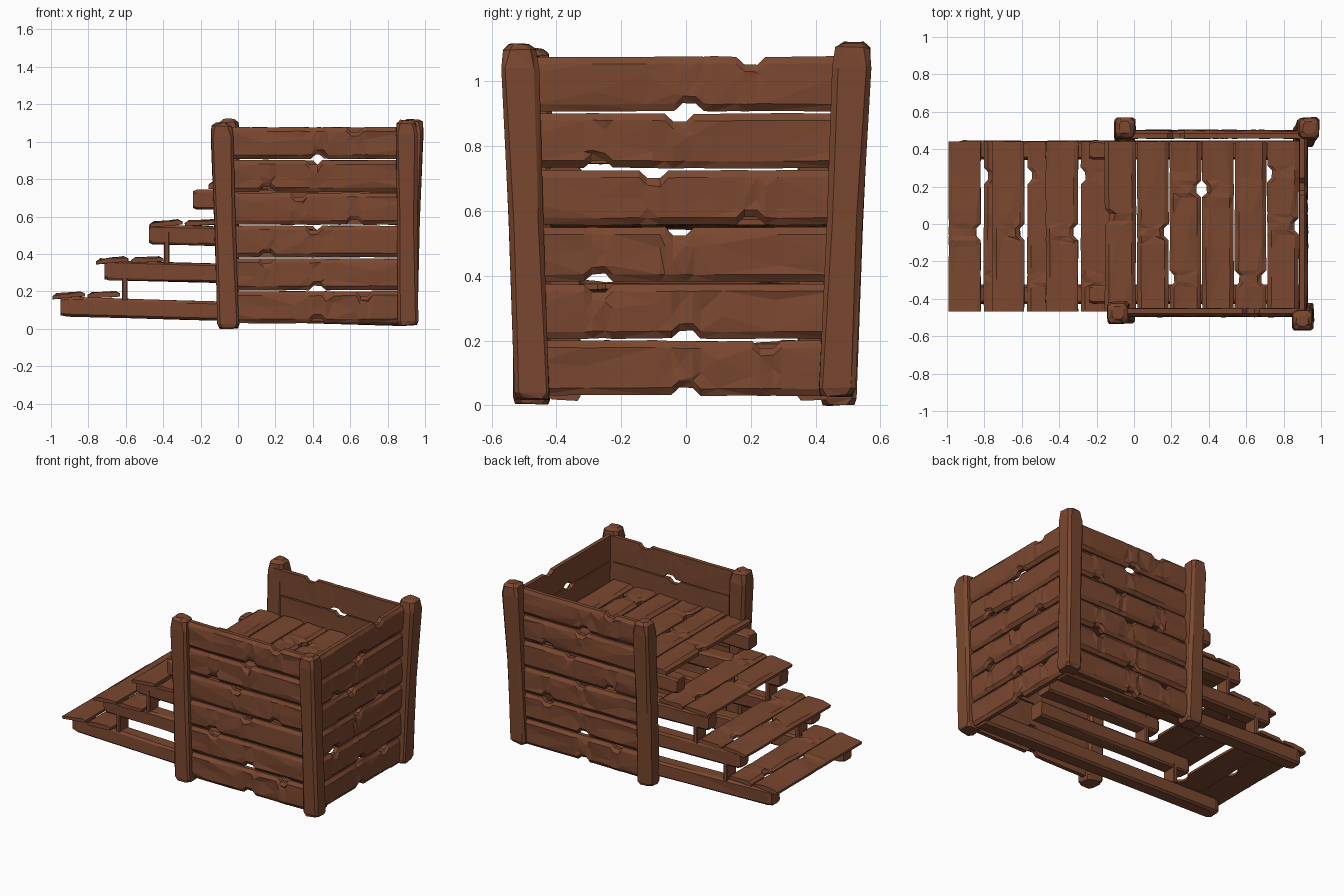
import bpy, bmesh, random
from mathutils import Vector

if "Cube" in bpy.data.objects:
    bpy.data.objects.remove(bpy.data.objects["Cube"])

random.seed(4)
wood = bpy.data.materials.new("brown wood")
wood.diffuse_color = (0.195, 0.064, 0.029, 1)
wood.use_nodes = True
wood.node_tree.nodes["Principled BSDF"].inputs["Base Color"].default_value = wood.diffuse_color


def r(a):
    return random.uniform(-a, a)


def loft(name, rings):
    """Closed solid skinned through equal-sized rings of points."""
    bm = bmesh.new()
    loops = [[bm.verts.new(p) for p in ring] for ring in rings]
    n = len(loops[0])
    for a, b in zip(loops, loops[1:]):
        for i in range(n):
            j = (i + 1) % n
            bm.faces.new((a[i], a[j], b[j], b[i]))
    bm.faces.new(loops[0])
    bm.faces.new(loops[-1])
    bmesh.ops.triangulate(bm, faces=[f for f in bm.faces if len(f.verts) == 4])
    bmesh.ops.recalc_face_normals(bm, faces=bm.faces)
    me = bpy.data.meshes.new(name)
    bm.to_mesh(me)
    bm.free()
    me.materials.append(wood)
    ob = bpy.data.objects.new(name, me)
    bpy.context.collection.objects.link(ob)
    return ob


def plank(name, centre, u, v, w, length, width, thick, low=(), high=(), rough=0.006):
    """Rough board: u along, v across, w outward; low/high = chip positions on its two edges."""
    c, u, v, w = map(Vector, (centre, u, v, w))
    h, b, t = length / 2, width / 2, thick / 2
    st = [-h, h] + [-h + length * k / 5 + r(0.03) for k in range(1, 5)]
    chips = list(low) + list(high)
    st = [s for s in st if all(abs(s - k) > 0.06 for k in chips)]
    for k in chips:
        st += [k - 0.045, k - 0.02, k + 0.02, k + 0.045]
    st = sorted(s for s in set(st) if -h <= s <= h)
    rings = []
    for s in st:
        lo = -b + (0.024 if any(abs(s - k) < 0.03 for k in low) else 0) + r(0.002)
        hi = b - (0.024 if any(abs(s - k) < 0.03 for k in high) else 0) + r(0.002)
        m = r(0.04)
        sec = [(lo, -t), (lo, t * 0.3), (lo + 0.022, t + r(rough)), (m, t + r(rough)),
               (hi - 0.022, t + r(rough)), (hi, t * 0.3), (hi, -t), (m, -t + r(rough) * 0.5)]
        rings.append([c + u * s + v * p + w * q for p, q in sec])
    return loft(name, rings)


def cut_square(x, y, hx, hy, c):
    return [(x - hx + c, y - hy), (x + hx - c, y - hy), (x + hx, y - hy + c), (x + hx, y + hy - c),
            (x + hx - c, y + hy), (x - hx + c, y + hy), (x - hx, y + hy - c), (x - hx, y - hy + c)]


def post(name, bottom, top, z0, z1, half):
    """Leaning corner post with a blunt chamfered head."""
    rings = []
    for f, k, c in ((0, 0.88, 0.02), (0.02, 1, 0.012), (0.5, 0.96, 0.016), (0.93, 1.05, 0.014),
                    (0.985, 0.92, 0.02), (1, 0.55, 0.015)):
        x = bottom[0] + (top[0] - bottom[0]) * f
        y = bottom[1] + (top[1] - bottom[1]) * f
        rings.append([(px + r(0.003), py + r(0.003), z0 + (z1 - z0) * f + r(0.004))
                      for px, py in cut_square(x, y, half * k, half * k, c)])
    return loft(name, rings)


def beam(name, x0, x1, y, za, zb, hy=0.05, hz=0.052):
    """Beam along x whose centre height runs from za to zb."""
    rings = []
    for f, k in ((0, 0.85), (0.02, 1), (0.35, 0.97), (0.7, 1), (1, 1)):
        x, z = x0 + (x1 - x0) * f, za + (zb - za) * f
        rings.append([(x, py + r(0.003), pz + r(0.003))
                      for py, pz in cut_square(y, z, hy * k, hz * k, 0.012)])
    return loft(name, rings)


# corner posts
post("front_left_post", (-0.052, -0.475), (-0.088, -0.475), 0.005, 1.10, 0.057)
post("front_right_post", (0.908, -0.475), (0.9, -0.515), 0.02, 1.115, 0.055)
post("back_left_post", (-0.05, 0.47), (-0.05, 0.517), 0.0, 1.12, 0.055)
post("back_right_post", (0.905, 0.465), (0.935, 0.515), 0.03, 1.12, 0.056)

# three plank walls, six boards each, with chips on lower and upper edges
chips = [((0.0,), (0.25,)), ((0.0,), (-0.27,)), ((-0.27,), (-0.02,)),
         ((0.2,), (-0.1,)), ((-0.27,), (-0.02,)), ((0.01,), (0.2,))]
walls = [("front", (0.425, -0.472), (1, 0, 0), (0, -1, 0), 0.96),
         ("back", (0.425, 0.478), (-1, 0, 0), (0, 1, 0), 0.96),
         ("right", (0.905, 0.0), (0, 1, 0), (1, 0, 0), 0.93)]
for side, (cx, cy), u, w, length in walls:
    for i, (low, high) in enumerate(chips):
        plank(f"{side}_wall_plank_{i + 1}", (cx, cy, 0.115 + 0.1755 * i), u, (0, 0, 1), w,
              length, 0.169, 0.042, low, high)

# raised deck, six boards across
deck_chips = [((0.05,), ()), ((), (-0.03,)), ((-0.28,), (0.2,)), ((0.2,), ()), ((-0.28,), (-0.28,)), ((0.28,), (0.0,))]
for i, (low, high) in enumerate(deck_chips):
    plank(f"deck_plank_{i + 1}", (-0.073 + 0.174 * i, -0.013, 0.765), (0, 1, 0), (1, 0, 0), (0, 0, 1),
          0.91, 0.168, 0.036, low, high)

# three steps of two boards, each slightly tilted
for i, (x, z) in enumerate(((-0.905, 0.178), (-0.672, 0.365), (-0.385, 0.563))):
    for j in range(2):
        tilt = Vector((1, 0, 0.05 if j else 0.09)).normalized()
        up = Vector((-tilt.z, 0, tilt.x))
        plank(f"step_{i + 1}_plank_{j + 1}", (x + 0.187 * j, -0.013, z + 0.003 * j), (0, 1, 0), tilt, up,
              0.91, 0.172, 0.026, (0.27,) if j else (), (-0.28,) if j else (-0.03,))

# beams under each step and under the deck, with short uprights between levels
levels = [(-0.95, 0.9, 0.118, 0.068), (-0.715, 0.46, 0.312, 0.285),
          (-0.475, 0.4, 0.505, 0.48), (-0.24, 0.89, 0.69, 0.685)]
for side, y in (("front", -0.375), ("back", 0.395)):
    for i, (x0, x1, za, zb) in enumerate(levels):
        beam(f"{side}_beam_{i + 1}", x0, x1, y, za, zb)
    for i, (x, z0, z1) in enumerate(((-0.605, 0.155, 0.35), (-0.38, 0.35, 0.54))):
        loft(f"{side}_upright_{i + 1}",
             [[(px, py, z) for px, py in cut_square(x, y, 0.015, 0.05, 0.006)]
              for z in (z0, (z0 + z1) / 2, z1)])
